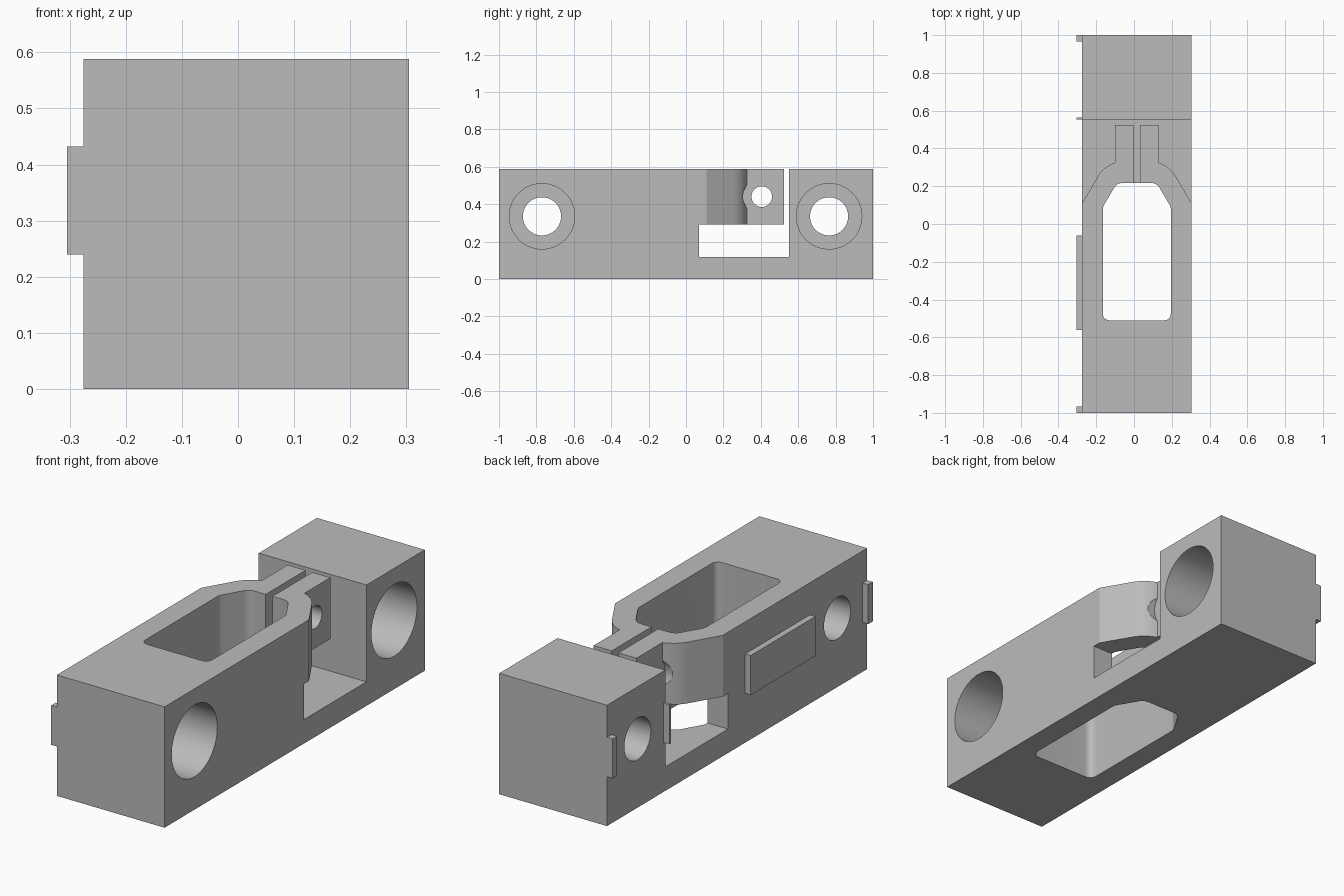
import bpy, bmesh, math
from mathutils import Matrix, Vector

cube = bpy.data.objects.get("Cube")
if cube:
    bpy.data.objects.remove(cube, do_unlink=True)

grey = bpy.data.materials.new("plain grey")
grey.use_nodes = True
grey.diffuse_color = (0.5, 0.5, 0.5, 1)
grey.node_tree.nodes["Principled BSDF"].inputs["Base Color"].default_value = (0.5, 0.5, 0.5, 1)

MID = 0.015                      # centre plane of the body in x
LEFT, RIGHT, TOP = -0.275, 0.305, 0.588


def finish(name, bm):
    bmesh.ops.recalc_face_normals(bm, faces=bm.faces)
    mesh = bpy.data.meshes.new(name)
    bm.to_mesh(mesh)
    bm.free()
    obj = bpy.data.objects.new(name, mesh)
    bpy.context.collection.objects.link(obj)
    mesh.materials.append(grey)
    return obj


def box(name, x, y, z):
    bm = bmesh.new()
    bmesh.ops.create_cube(bm, size=1)
    for v in bm.verts:
        v.co = [a[0] + (c + 0.5) * (a[1] - a[0]) for c, a in zip(v.co, (x, y, z))]
    return finish(name, bm)


def bore(name, x0, x1, y, z, radius):
    bm = bmesh.new()
    place = Matrix.Translation(((x0 + x1) / 2, y, z)) @ Matrix.Rotation(math.pi / 2, 4, 'Y')
    bmesh.ops.create_cone(bm, cap_ends=True, segments=64, radius1=radius,
                          radius2=radius, depth=x1 - x0, matrix=place)
    return finish(name, bm)


def prism(name, outline, z0, z1):
    bm = bmesh.new()
    face = bm.faces.new([bm.verts.new((p.x, p.y, z0)) for p in outline])
    ext = bmesh.ops.extrude_face_region(bm, geom=[face])
    top = [g for g in ext["geom"] if isinstance(g, bmesh.types.BMVert)]
    bmesh.ops.translate(bm, verts=top, vec=(0, 0, z1 - z0))
    return finish(name, bm)


def rounded_mirror(half):
    """Mirror a half outline (offset from the mid plane, y, corner cut), round it."""
    pts = [(MID - x, y, c) for x, y, c in half]
    pts += [(MID + x, y, c) for x, y, c in reversed(half)]
    out = []
    for i, (x, y, cut) in enumerate(pts):
        p = Vector((x, y))
        if not cut:
            out.append(p)
            continue
        a = p + (Vector(pts[i - 1][:2]) - p).normalized() * cut
        b = p + (Vector(pts[(i + 1) % len(pts)][:2]) - p).normalized() * cut
        for k in range(9):
            t = k / 8
            out.append(a * (1 - t) ** 2 + p * 2 * t * (1 - t) + b * t * t)
    return out


def cut(target, cutter):
    cutter.hide_render = True
    mod = target.modifiers.new("cut", 'BOOLEAN')
    mod.operation, mod.solver, mod.object = 'DIFFERENCE', 'EXACT', cutter
    bpy.context.view_layer.objects.active = target
    bpy.ops.object.modifier_apply(modifier=mod.name)
    bpy.data.objects.remove(cutter, do_unlink=True)


# Main body
body = box("clamp_body", (LEFT, RIGHT), (-1, 1), (0, TOP))

# Window under the clamp arms
cut(body, box("window_cutter", (-0.5, 0.5), (0.07, 0.552), (0.117, 0.29)))

# Space around the necked clamp arms
arm_half = [(0.5, 0.552, 0), (0.5, 0.11, 0), (0.29, 0.11, 0), (0.175, 0.305, 0.062),
            (0.115, 0.325, 0), (0.115, 0.524, 0)]
cut(body, prism("arm_cutter", rounded_mirror(arm_half), 0.25, 0.8))

# Central pocket through the full height
pocket_half = [(0.18, -0.51, 0.04), (0.18, 0.09, 0.015), (0.105, 0.217, 0.03)]
cut(body, prism("pocket_cutter", rounded_mirror(pocket_half), -0.1, 0.8))

# Slit between the arms
cut(body, box("slit_cutter", (MID - 0.018, MID + 0.018), (0.15, 0.54), (0.2, 0.8)))

# Stepped mounting holes
for y in (-0.77, 0.765):
    cut(body, bore("hole_cutter", -0.5, 0.5, y, 0.335, 0.102))
    cut(body, bore("counterbore_cutter", -0.05, 0.5, y, 0.335, 0.175))

# Clamp screw hole, with head clearance in both shoulders
cut(body, bore("screw_cutter", -0.4, 0.4, 0.405, 0.44, 0.055))
for x0, x1 in ((MID + 0.115, 0.5), (-0.5, MID - 0.115)):
    cut(body, bore("clearance_cutter", x0, x1, 0.405, 0.44, 0.1))

bpy.ops.object.select_all(action='DESELECT')
body.select_set(True)
bpy.context.view_layer.objects.active = body
bpy.ops.object.shade_smooth_by_angle(angle=math.radians(20))

# Locating tabs on the side
tabs = {"front_tab": (-1, -0.965), "middle_tab": (-0.56, -0.062),
        "slot_tab": (0.552, 0.564), "back_tab": (0.965, 1)}
for name, span in tabs.items():
    box(name, (-0.305, LEFT), span, (0.24, 0.432))
